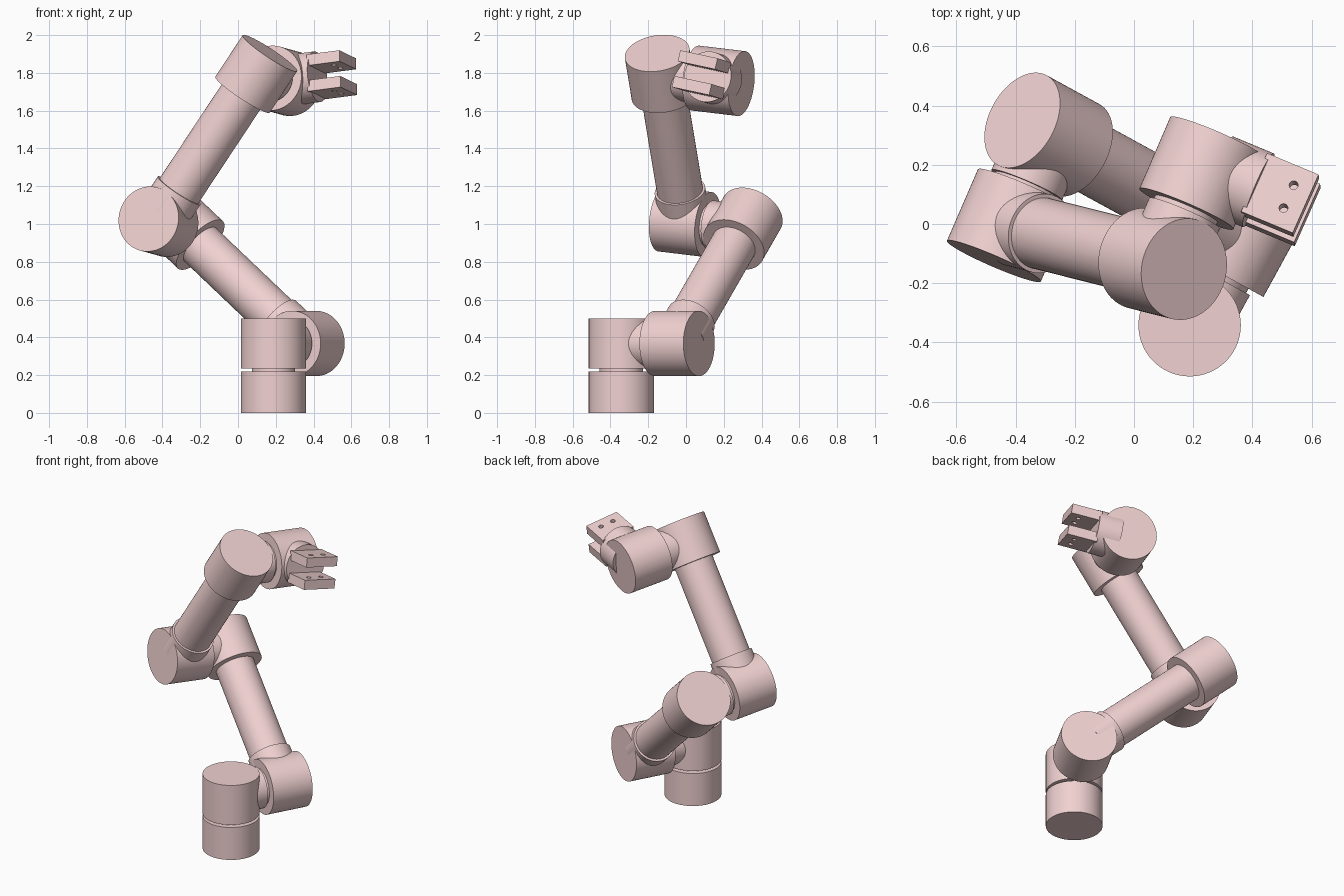
import bpy, math
from mathutils import Vector, Matrix

if "Cube" in bpy.data.objects:
    bpy.data.objects.remove(bpy.data.objects["Cube"])

R = 0.173        # housing radius
HALF = 0.1325    # half length of a housing
OFFSET = 0.336   # axis of one housing to centre of the next
REACH = 1.08     # housing centre to far end of the long arm

paint = bpy.data.materials.new("pink_paint")
paint.diffuse_color = (0.88, 0.64, 0.64, 1)
paint.use_nodes = True
paint.node_tree.nodes["Principled BSDF"].inputs["Base Color"].default_value = paint.diffuse_color


def perp(v, axis):
    """Unit direction of v made square to axis."""
    v = Vector(v)
    return (v - axis * v.dot(axis)).normalized()


def rod(name, origin, axis, start, end, radius, sides=64):
    """Cylinder along axis, between two distances from origin."""
    bpy.ops.mesh.primitive_cylinder_add(vertices=sides, radius=radius, depth=end - start)
    ob = bpy.context.object
    ob.name = name
    ob.location = origin + axis * (start + end) / 2
    ob.rotation_euler = axis.to_track_quat('Z', 'Y').to_euler()
    ob.data.materials.append(paint)
    bpy.ops.object.shade_smooth_by_angle(angle=math.radians(35))
    return ob


def side_joint(name, centre, axis):
    """Collar out of a housing's side, then the next housing on the same axis."""
    rod(name + "_collar", centre, axis, 0.05, 0.187, 0.13)
    rod(name + "_core", centre, axis, 0.17, 0.22, 0.115)
    rod(name + "_housing", centre, axis, OFFSET - HALF, OFFSET + HALF, R)
    return centre + axis * OFFSET


def long_arm(name, centre, axis):
    """Collar, tube and the coaxial housing at the far end."""
    rod(name + "_collar", centre, axis, 0.05, 0.2, 0.135)
    rod(name + "_tube", centre, axis, 0.1, REACH - 0.2, 0.122)
    rod(name + "_end_housing", centre, axis, REACH - 2 * HALF, REACH, R)
    return centre + axis * (REACH - HALF)


# joint axes, each square to the one before
a = Vector((0, 0, 1))
b = perp((0.48, 0.877, 0), a)
c = perp((-0.671, 0.372, 0.641), b)
d = perp((-0.395, -0.912, 0.11), c)
e = perp((0.547, -0.136, 0.826), d)
f = perp((0.394, 0.913, -0.11), e)
g = perp((0.92, -0.375, 0.12), f)

# base and turning housing
foot = Vector((0.188, -0.342, 0))
rod("base", foot, a, 0, 0.218, R)
rod("base_core", foot, a, 0.2, 0.25, 0.115)
rod("turret_housing", foot, a, 0.235, 0.5, R)

# arm chain
p = foot + a * 0.3675
p = side_joint("shoulder", p, b)
p = long_arm("upper_arm", p, c)
p = side_joint("elbow", p, d)
p = long_arm("forearm", p, e)
p = side_joint("wrist", p, f)

# gripper mount
p = p + f * 0.02
rod("gripper_mount", p, g, 0.05, 0.2, 0.135)

# two jaws, each with a pair of holes
n0 = g.cross(f)
w = (f - n0 * 0.085).normalized()
n = g.cross(w)
frame = Matrix((g, w, n)).transposed()
for side, label in ((1, "upper"), (-1, "lower")):
    bpy.ops.mesh.primitive_cube_add(size=1)
    jaw = bpy.context.object
    jaw.name = label + "_jaw"
    jaw.data.transform(Matrix.Diagonal((0.19, 0.22, 0.06, 1)))
    jaw.matrix_world = Matrix.Translation(p + g * 0.283 + n * 0.07 * side) @ frame.to_4x4()
    jaw.data.materials.append(paint)
    for k in (-1, 1):
        cutter = rod("hole_cutter", p + g * 0.315 + w * 0.043 * k, n, -0.2, 0.2, 0.015, 24)
        cutter.hide_render = True
        mod = jaw.modifiers.new("hole", 'BOOLEAN')
        mod.operation = 'DIFFERENCE'
        mod.solver = 'EXACT'
        mod.object = cutter
        bpy.context.view_layer.objects.active = jaw
        bpy.ops.object.modifier_apply(modifier=mod.name)
        bpy.data.objects.remove(cutter)
    bpy.ops.object.select_all(action='DESELECT')
    jaw.select_set(True)
    bpy.ops.object.shade_smooth_by_angle(angle=math.radians(35))
